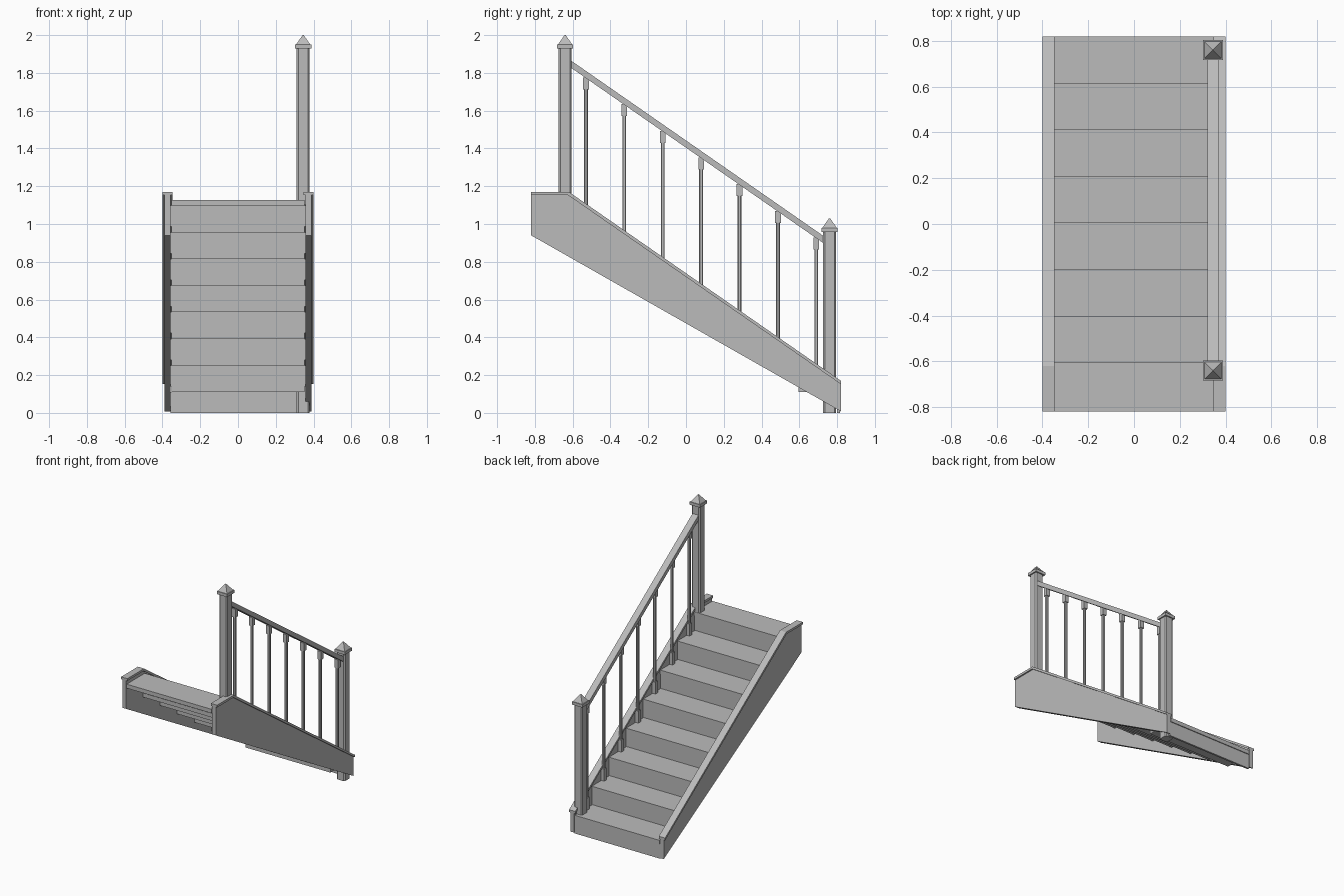
import bpy
import bmesh

if "Cube" in bpy.data.objects:
    bpy.data.objects.remove(bpy.data.objects["Cube"], do_unlink=True)

grey = bpy.data.materials.new("plain grey")
grey.use_nodes = True
grey.diffuse_color = (0.5, 0.5, 0.5, 1)
grey.node_tree.nodes["Principled BSDF"].inputs["Base Color"].default_value = grey.diffuse_color


def finish(name, bm):
    bmesh.ops.recalc_face_normals(bm, faces=bm.faces)
    mesh = bpy.data.meshes.new(name)
    bm.to_mesh(mesh)
    bm.free()
    mesh.materials.append(grey)
    obj = bpy.data.objects.new(name, mesh)
    bpy.context.collection.objects.link(obj)
    return obj


def add_prism(bm, bottom, top):
    """Closed solid between two matching rings of points."""
    low = [bm.verts.new(p) for p in bottom]
    high = [bm.verts.new(p) for p in top]
    bm.faces.new(low)
    bm.faces.new(high)
    for i in range(len(low)):
        j = (i + 1) % len(low)
        bm.faces.new((low[i], low[j], high[j], high[i]))


def side_profile(name, points, x0, x1):
    """Extrude a (y, z) outline across x."""
    bm = bmesh.new()
    add_prism(bm, [(x0, y, z) for y, z in points], [(x1, y, z) for y, z in points])
    return finish(name, bm)


def box(name, x0, x1, y0, y1, z0, z1):
    return side_profile(name, [(y0, z0), (y1, z0), (y1, z1), (y0, z1)], x0, x1)


def ring(x, y, z, half, cut=0.0):
    """Square ring with optional chamfered corners."""
    if not cut:
        return [(x + a * half, y + b * half, z) for a, b in ((-1, -1), (1, -1), (1, 1), (-1, 1))]
    k = half - cut
    shape = [(half, -k), (half, k), (k, half), (-k, half),
             (-half, k), (-half, -k), (-k, -half), (k, -half)]
    return [(x + a, y + b, z) for a, b in shape]


RAIL_X = 0.345
STEPS, RISE, RUN = 8, 0.141, 0.2035
FOOT = 0.82

# Treads and risers
for i in range(STEPS):
    nose = FOOT - i * RUN
    top = 0.14 + i * RISE
    back = -FOOT if i == STEPS - 1 else nose - RUN - 0.022
    box(f"tread_{i + 1}", -0.353, 0.353, back, nose, top - 0.03, top)
    floor = 0 if i == 0 else top - RISE
    box(f"riser_{i + 1}", -0.358, 0.358, nose - 0.02, nose - 0.006, floor, top - 0.03)

# Side stringers with overhanging top caps
board = [(-FOOT, 0.94), (FOOT, 0.008), (FOOT, 0.152), (-0.625, 1.153), (-FOOT, 1.153)]
cap = [(-FOOT, 1.153), (-0.625, 1.153), (FOOT, 0.152), (FOOT, 0.17), (-0.62, 1.17), (-FOOT, 1.17)]
for side, s in (("left", 1), ("right", -1)):
    side_profile(f"{side}_stringer", board, s * 0.357, s * 0.389)
    side_profile(f"{side}_stringer_cap", cap, s * 0.348, s * 0.4)

# Newel posts with pyramid caps
for name, y, base, top in (("upper", -0.64, 1.1, 2.0), ("lower", 0.76, 0.0, 1.03)):
    bm = bmesh.new()
    add_prism(bm, ring(RAIL_X, y, base, 0.034, 0.009), ring(RAIL_X, y, top - 0.065, 0.034, 0.009))
    finish(f"{name}_newel_post", bm)
    bm = bmesh.new()
    add_prism(bm, ring(RAIL_X, y, top - 0.072, 0.043), ring(RAIL_X, y, top - 0.05, 0.043))
    add_prism(bm, ring(RAIL_X, y, top - 0.05, 0.038), ring(RAIL_X, y, top, 0.003))
    finish(f"{name}_newel_cap", bm)

# Sloping handrail
side_profile("handrail", [(-0.61, 1.828), (0.73, 0.897), (0.73, 0.935), (-0.61, 1.866)],
             RAIL_X - 0.025, RAIL_X + 0.025)

# Balusters: square blocks at both ends, slim chamfered shaft between
for i in range(STEPS - 1):
    y = 0.69 - i * 0.2033
    foot = 0.14 + i * RISE
    head = 1.828 - (y + 0.61) * 0.695
    bm = bmesh.new()
    add_prism(bm, ring(RAIL_X, y, foot, 0.015), ring(RAIL_X, y, foot + 0.09, 0.015))
    add_prism(bm, ring(RAIL_X, y, foot + 0.09, 0.01, 0.004), ring(RAIL_X, y, head - 0.06, 0.01, 0.004))
    add_prism(bm, ring(RAIL_X, y, head - 0.06, 0.015), ring(RAIL_X, y, head + 0.004, 0.015))
    finish(f"baluster_{i + 1}", bm)
